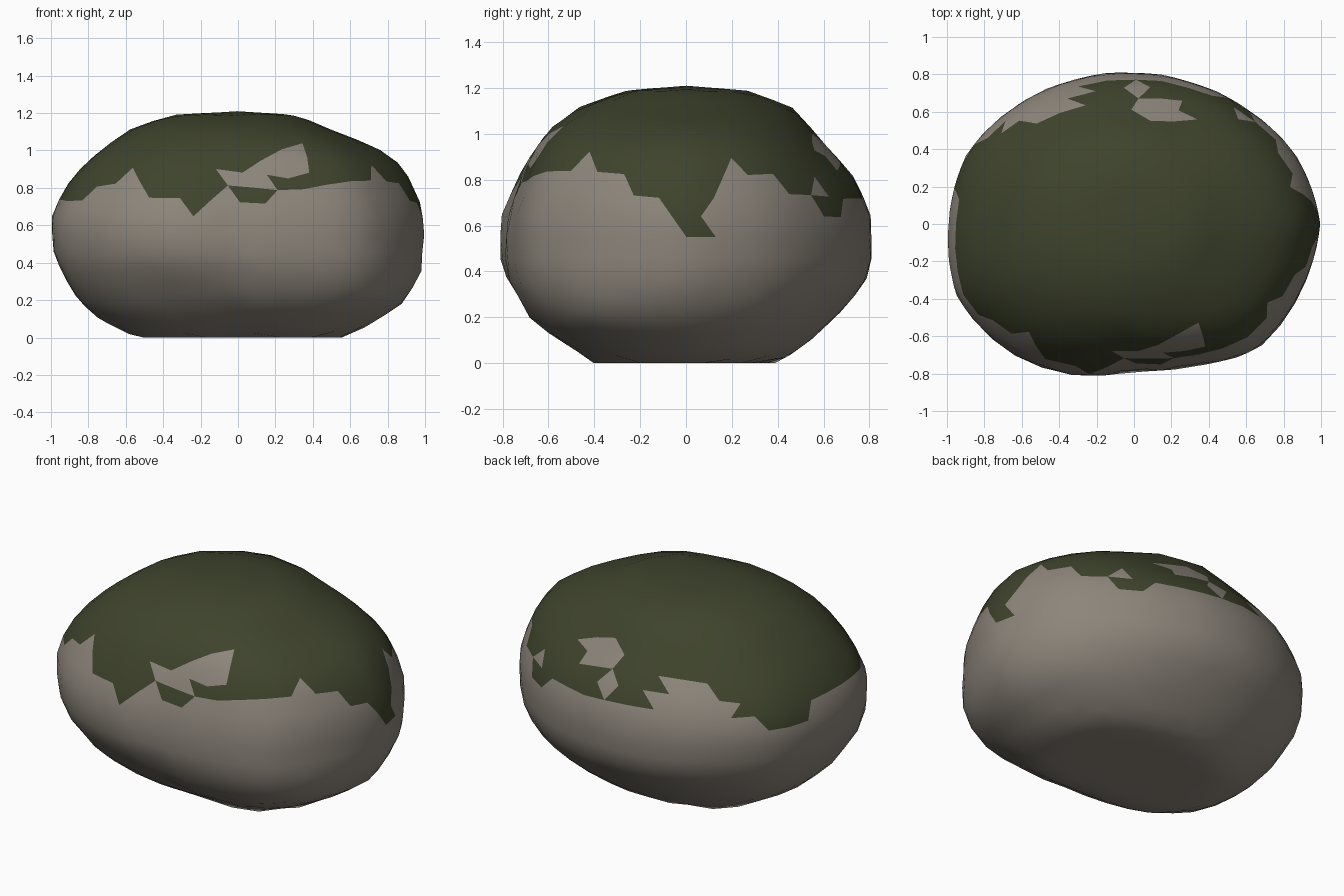
import bpy, bmesh, math
from mathutils import Vector, noise

cube = bpy.data.objects.get("Cube")
if cube:
    bpy.data.objects.remove(cube, do_unlink=True)

# Half widths of the boulder at each height, towards each side
HEIGHTS = [0, 0.1, 0.2, 0.35, 0.48, 0.66, 0.8, 0.92, 1.02, 1.12, 1.19, 1.21]
EAST = [0.58, 0.76, 0.90, 0.98, 1.0, 1.0, 0.95, 0.88, 0.74, 0.48, 0.32, 0]
WEST = [0.55, 0.75, 0.86, 0.95, 1.0, 1.0, 0.92, 0.81, 0.70, 0.56, 0.36, 0]
BACK = [0.40, 0.54, 0.65, 0.78, 0.81, 0.80, 0.74, 0.64, 0.55, 0.46, 0.26, 0]
FRONT = [0.39, 0.55, 0.68, 0.78, 0.81, 0.79, 0.74, 0.69, 0.62, 0.47, 0.26, 0]

# Plan outline radius, evenly spaced anticlockwise from +x
OUTLINE = [1.0, 0.945, 0.865, 0.82, 0.81, 0.835, 0.89, 0.965,
           0.985, 1.02, 0.965, 0.885, 0.79, 0.825, 0.945, 0.965]

# Broad swellings and hollows: direction in degrees, height, amount
LUMPS = [(330, 0.18, 0.05), (290, 0.12, 0.035), (240, 0.2, -0.055),
         (195, 0.95, 0.03), (252, 1.0, -0.04), (65, 1.0, -0.03)]

# Height of the moss edge, evenly spaced anticlockwise from +x
MOSS_EDGE = [0.64, 0.86, 0.77, 0.75, 0.72, 0.70, 0.70, 0.75,
             0.90, 0.86, 0.68, 0.63, 0.75, 0.70, 0.75, 0.89,
             0.78, 0.66, 0.72, 0.74, 0.82, 0.80, 0.91, 0.76]

# Bare patches inside the moss, and moss clumps below it: centre and radii
BARE = [((0.06, -0.72, 0.86), (0.17, 0.15, 0.05)),
        ((0.26, -0.65, 0.93), (0.13, 0.15, 0.10)),
        ((-0.08, -0.78, 0.75), (0.06, 0.1, 0.07)),
        ((0.02, 0.75, 0.79), (0.06, 0.1, 0.05)),
        ((0.12, 0.62, 0.93), (0.16, 0.15, 0.08))]
CLUMPS = [((0.98, 0.02, 0.61), (0.1, 0.07, 0.05)),
          ((0.55, 0.62, 0.70), (0.1, 0.08, 0.05))]


def around(table, angle):
    """Value from a closed table at an angle."""
    t = (angle / math.tau) % 1 * len(table)
    i = int(t)
    a, b = table[i % len(table)], table[(i + 1) % len(table)]
    return a + (b - a) * (t - i)


def width_ratio(side, z):
    """Width of a side profile at height z, relative to its widest."""
    for i in range(len(HEIGHTS) - 1):
        if z <= HEIGHTS[i + 1]:
            t = (z - HEIGHTS[i]) / (HEIGHTS[i + 1] - HEIGHTS[i])
            return (side[i] + (side[i + 1] - side[i]) * t) / max(side)
    return 0


def radius_at(angle, z):
    """Distance from the upright axis to the surface."""
    along = math.cos(angle) ** 2
    end = EAST if math.cos(angle) > 0 else WEST
    flank = BACK if math.sin(angle) > 0 else FRONT
    ratio = width_ratio(end, z) * along + width_ratio(flank, z) * (1 - along)
    radius = around(OUTLINE, angle) * ratio
    for degrees, height, amount in LUMPS:
        turn = math.remainder(angle - math.radians(degrees), math.tau)
        radius += amount * math.exp(-(turn / 0.4) ** 2 - ((z - height) / 0.2) ** 2) * ratio
    return radius


def surface_point(direction):
    """Where a ray from the middle leaves the boulder."""
    core = Vector((0, 0, 0.55))
    ray = Vector((direction.x, direction.y * 0.81, direction.z * 0.68))
    angle = math.atan2(ray.y, ray.x)
    low, high = 0, 2
    for _ in range(24):
        mid = (low + high) / 2
        p = core + ray * mid
        if 0 < p.z < HEIGHTS[-1] and p.xy.length < radius_at(angle, p.z):
            low = mid
        else:
            high = mid
    return core + ray * low


def in_patch(p, patches):
    return any(sum(((p[i] - centre[i]) / radii[i]) ** 2 for i in range(3)) < 1
               for centre, radii in patches)


def is_moss(p):
    if in_patch(p, BARE):
        return False
    edge = around(MOSS_EDGE, math.atan2(p.y, p.x))
    return p.z > edge + 0.02 * noise.noise(p * 9) or in_patch(p, CLUMPS)


def material(name, colour):
    m = bpy.data.materials.new(name)
    m.use_nodes = True
    m.diffuse_color = colour
    shader = m.node_tree.nodes["Principled BSDF"]
    shader.inputs["Base Color"].default_value = colour
    shader.inputs["Roughness"].default_value = 0.9
    return m


# Boulder body
bm = bmesh.new()
bmesh.ops.create_icosphere(bm, subdivisions=4, radius=1)
for v in bm.verts:
    v.co = surface_point(v.co.normalized())

# Centre the boulder and flatten its underside
for axis in (0, 1):
    values = [v.co[axis] for v in bm.verts]
    shift = (min(values) + max(values)) / 2
    for v in bm.verts:
        v.co[axis] -= shift
for v in bm.verts:
    if v.co.z < 0.014:
        v.co.z = 0

# Moss cover on the upper faces
for f in bm.faces:
    f.smooth = True
    f.material_index = int(is_moss(f.calc_center_median()))

mesh = bpy.data.meshes.new("mossy_boulder")
bm.to_mesh(mesh)
bm.free()
mesh.materials.append(material("grey_stone", (0.265, 0.235, 0.198, 1)))
mesh.materials.append(material("dark_green_moss", (0.048, 0.056, 0.025, 1)))
boulder = bpy.data.objects.new("mossy_boulder", mesh)
bpy.context.collection.objects.link(boulder)
